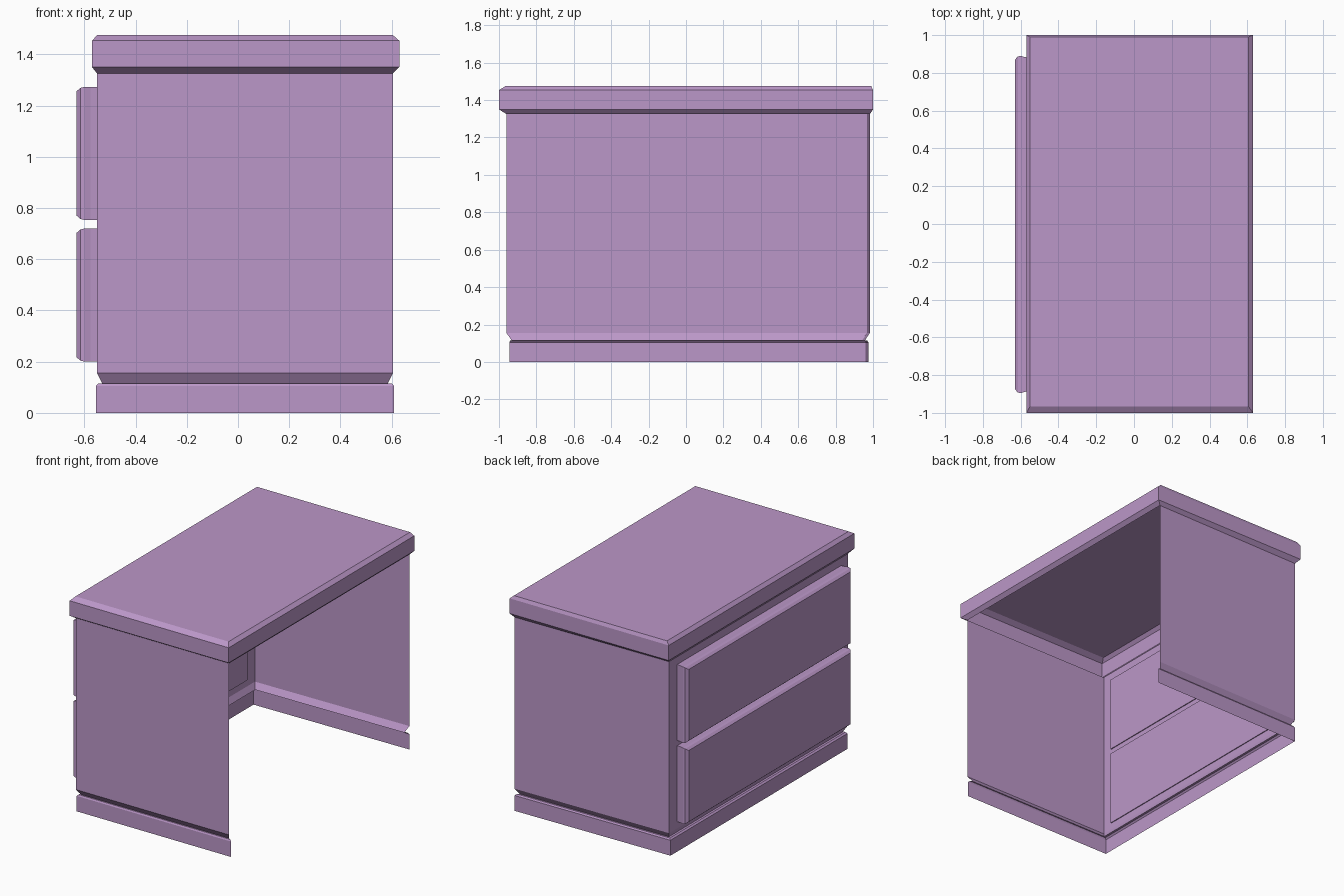
import bpy, bmesh

if "Cube" in bpy.data.objects:
    bpy.data.objects.remove(bpy.data.objects["Cube"])

mat = bpy.data.materials.new("lilac_paint")
mat.diffuse_color = (0.50, 0.31, 0.58, 1.0)
mat.use_nodes = True
mat.node_tree.nodes["Principled BSDF"].inputs["Base Color"].default_value = mat.diffuse_color


def loft(name, rings, closed=True, cap_start=False, cap_end=False):
    """Skin a stack of equal-length point rings."""
    bm = bmesh.new()
    rows = [[bm.verts.new(p) for p in ring] for ring in rings]
    n = len(rows[0])
    for a, b in zip(rows, rows[1:]):
        for i in range(n if closed else n - 1):
            j = (i + 1) % n
            bm.faces.new((a[i], a[j], b[j], b[i]))
    if cap_start:
        bm.faces.new(rows[0][::-1])
    if cap_end:
        bm.faces.new(rows[-1])
    me = bpy.data.meshes.new(name)
    bm.to_mesh(me)
    bm.free()
    me.materials.append(mat)
    ob = bpy.data.objects.new(name, me)
    bpy.context.collection.objects.link(ob)
    return ob


def u_ring(z, x0, x1, y0, y1, skew=0.015):
    # three walls, open towards +x; the +y wall leans in slightly
    return [(x1, y1, z), (x0, y1 - skew, z), (x0, y0, z), (x1, y0, z)]


def rect_ring(z, x0, x1, y0, y1, skew=0.0):
    return [(x0, y0, z), (x1, y0, z), (x1, y1, z), (x0, y1 - skew, z)]


# plinth: thin skirt with a small chamfer and ledge
loft("plinth", [
    u_ring(0.0, -0.555, 0.61, -0.945, 0.975),
    u_ring(0.105, -0.555, 0.61, -0.945, 0.975),
    u_ring(0.115, -0.545, 0.60, -0.94, 0.968),
    u_ring(0.115, -0.53, 0.585, -0.932, 0.957)], closed=False)

# carcass: single-sheet walls tapering in at the foot
loft("carcass_walls", [
    u_ring(0.115, -0.53, 0.585, -0.932, 0.957),
    u_ring(0.155, -0.55, 0.605, -0.96, 0.983),
    u_ring(1.325, -0.55, 0.605, -0.96, 0.983)], closed=False)

# top slab: hollow from below, chamfered above and below
loft("top_slab", [
    rect_ring(1.325, -0.55, 0.605, -0.96, 0.983, 0.015),
    rect_ring(1.35, -0.57, 0.63, -1.0, 1.0),
    rect_ring(1.453, -0.57, 0.63, -1.0, 1.0),
    rect_ring(1.475, -0.55, 0.605, -0.965, 0.99)], cap_end=True)

# drawer fronts: rounded blocks whose backs just show inside the carcass
for label, z0, z1 in (("lower", 0.20, 0.72), ("upper", 0.753, 1.273)):
    steps = [(-0.544, 0.01, 0.001), (-0.575, 0.007, 0.001), (-0.60, 0.0, 0.0),
             (-0.615, 0.003, 0.004), (-0.63, 0.02, 0.017)]
    rings = [[(x, -0.895 + dy, z0 + dz), (x, -0.895 + dy, z1 - dz),
              (x, 0.89 - dy, z1 - dz), (x, 0.89 - dy, z0 + dz)]
             for x, dy, dz in steps]
    drawer = loft(label + "_drawer", rings, cap_start=True, cap_end=True)
    bm = bmesh.new()
    bm.from_mesh(drawer.data)
    bmesh.ops.recalc_face_normals(bm, faces=bm.faces)
    bm.to_mesh(drawer.data)
    bm.free()
